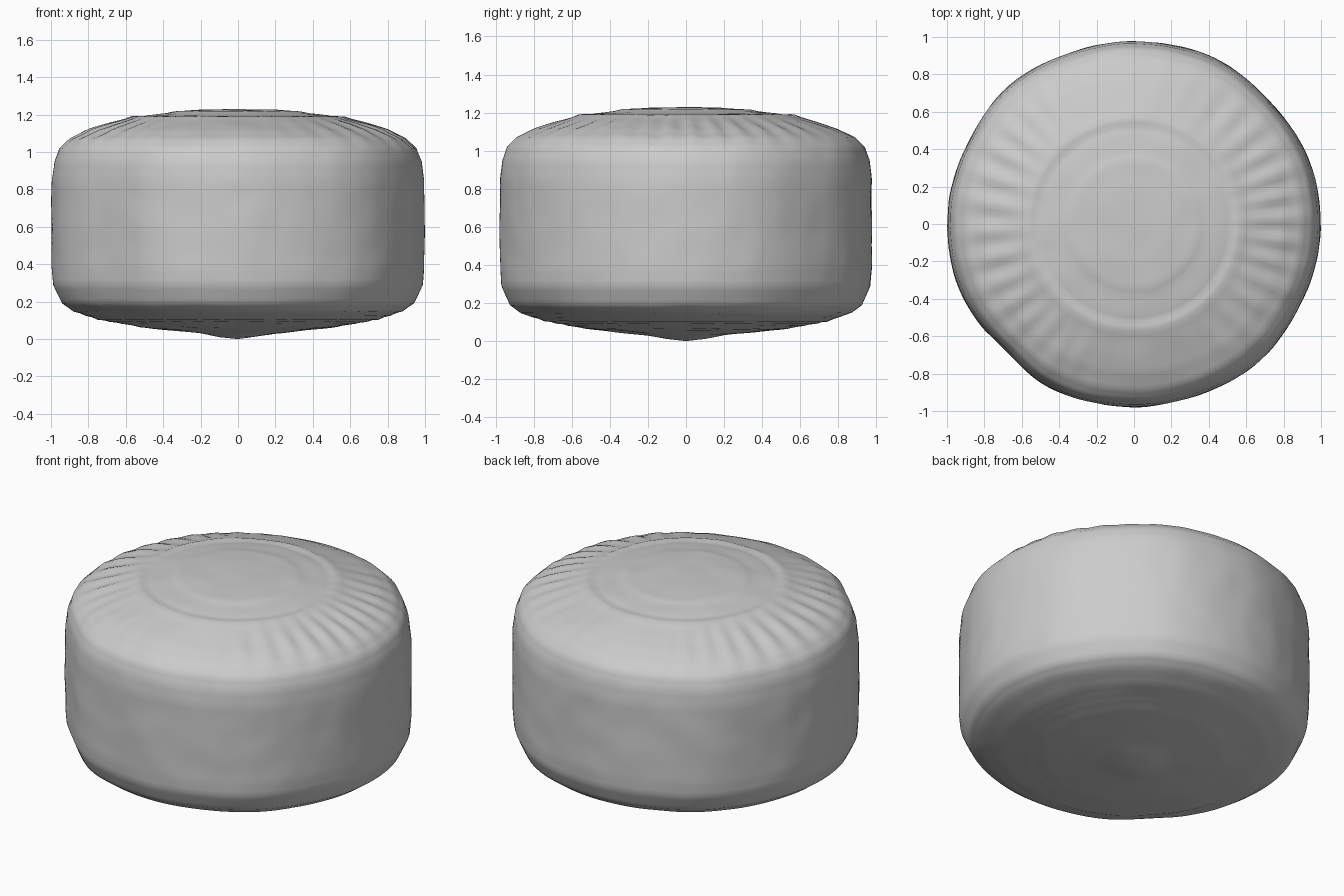
import bpy, bmesh, math
from mathutils import Vector, noise

old = bpy.data.objects.get("Cube")
if old:
    bpy.data.objects.remove(old)

SEGMENTS = 192

# Half-section of the round cushion-like body, from base centre to top centre
PROFILE = [
    (0.1, 0.012), (0.2, 0.03), (0.5, 0.06), (0.75, 0.105), (0.88, 0.148),
    (0.94, 0.19), (0.965, 0.24), (0.988, 0.29), (0.995, 0.38), (0.997, 0.6),
    (0.995, 0.85), (0.983, 0.95), (0.955, 1.02), (0.9, 1.07), (0.8, 1.115),
    (0.7, 1.148), (0.6, 1.178), (0.57, 1.19), (0.545, 1.191), (0.52, 1.187),
    (0.48, 1.195), (0.38, 1.207), (0.34, 1.217), (0.2, 1.226), (0.08, 1.228),
]


def refine(points, step):
    """Split long profile spans so the surface can carry soft dents."""
    out = [points[0]]
    for a, b in zip(points, points[1:]):
        n = max(1, math.ceil(math.dist(a, b) / step))
        out += [(a[0] + (b[0] - a[0]) * i / n, a[1] + (b[1] - a[1]) * i / n)
                for i in range(1, n + 1)]
    return out


def bump(x, centre, width):
    return math.exp(-((x - centre) / width) ** 2)


def surface_point(r, z, a):
    # Hand-made outline: slightly narrow front to back, with soft corners
    edge = min(1, r) ** 4
    outline = 1 - 0.02 * math.sin(a) ** 2
    outline += 0.01 * math.sin(2 * a) ** 2 * math.sin(6 * a + 0.5)
    outline -= 0.015 * bump(a, 1.25 * math.pi, 0.2)
    r *= 1 + (outline - 1) * edge
    # Pleats fan over the sloping shoulder, strongest on the two sides
    shoulder = bump(r, 0.78, 0.14) if z > 1 else 0
    pleats = math.sin(38 * a + 1.5 * math.sin(3 * a)) * abs(math.cos(a)) ** 1.5
    z += 0.008 * pleats * shoulder
    # Shallow upright creases on the wall
    wall = bump(z, 0.6, 0.3) if r > 0.9 else 0
    r += 0.0025 * wall * noise.noise(Vector((9 * math.cos(a), 9 * math.sin(a), z)))
    # Fine concentric ripples under the base
    if z < 0.15 and r > 0.5:
        z += 0.002 * math.sin(r * 90)
    p = Vector((r * math.cos(a), r * math.sin(a), z))
    dent = 0.004 * noise.noise(p * 6)
    return p + Vector((p.x * dent, p.y * dent, dent))


bm = bmesh.new()
rings = []
for r, z in refine(PROFILE, 0.035):
    rings.append([bm.verts.new(surface_point(r, z, 2 * math.pi * i / SEGMENTS))
                  for i in range(SEGMENTS)])
for low, high in zip(rings, rings[1:]):
    for i in range(SEGMENTS):
        j = (i + 1) % SEGMENTS
        bm.faces.new((low[i], low[j], high[j], high[i]))

# Close the base and the top with fans
for ring, height in ((rings[0][::-1], 0.0), (rings[-1], 1.23)):
    centre = bm.verts.new((0, 0, height))
    for i in range(SEGMENTS):
        bm.faces.new((ring[i], ring[(i + 1) % SEGMENTS], centre))

mesh = bpy.data.meshes.new("round_body")
bm.to_mesh(mesh)
bm.free()
body = bpy.data.objects.new("round_body", mesh)
bpy.context.collection.objects.link(body)

# Plain grey surface
grey = bpy.data.materials.new("light_grey")
grey.use_nodes = True
colour = (0.6, 0.6, 0.6, 1)
grey.diffuse_color = colour
grey.node_tree.nodes["Principled BSDF"].inputs["Base Color"].default_value = colour
mesh.materials.append(grey)

bpy.context.view_layer.objects.active = body
body.select_set(True)
bpy.ops.object.shade_smooth_by_angle(angle=math.radians(40))
